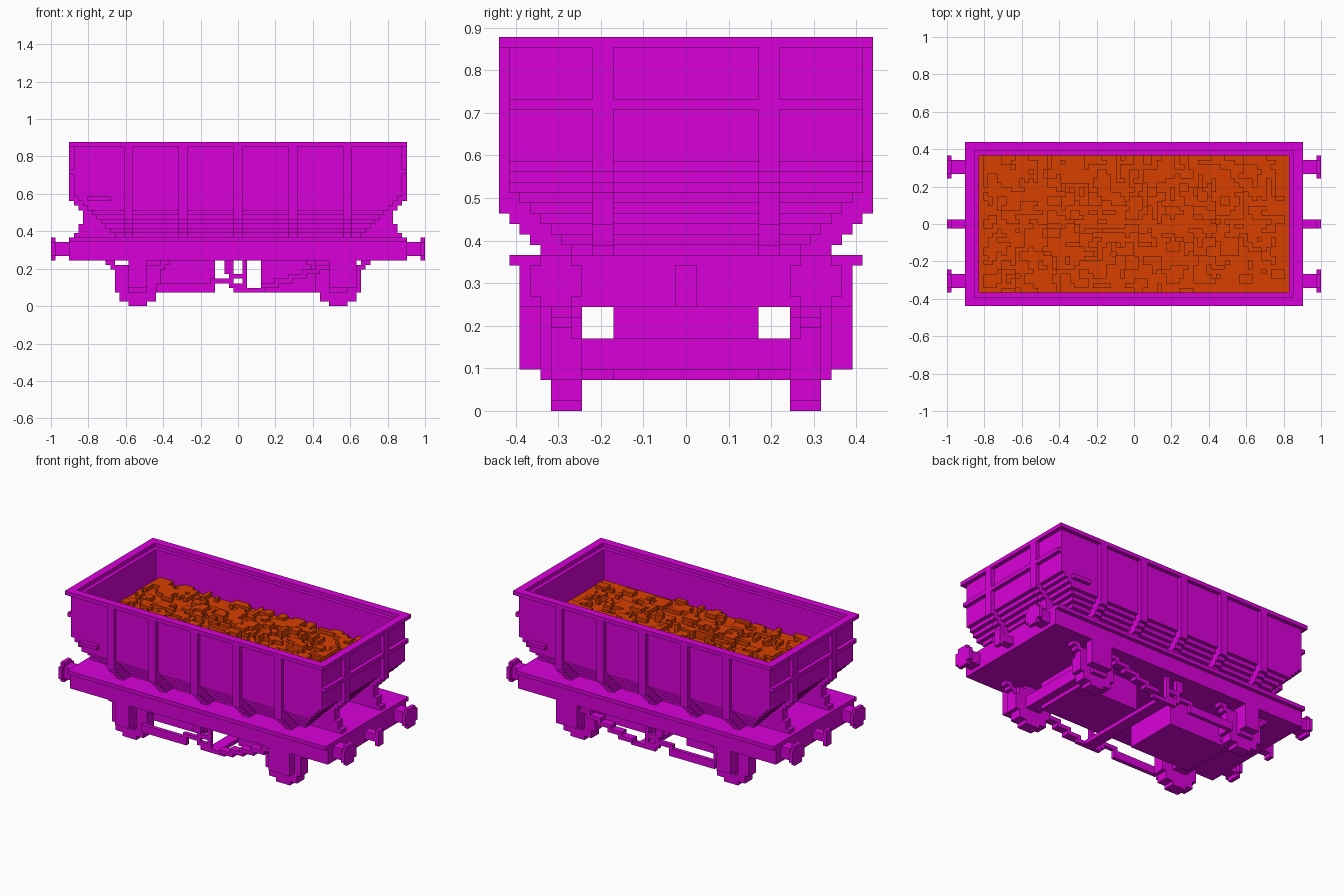
import bpy, bmesh, random
from mathutils import Matrix, Vector

random.seed(4)
V = 2 / 82  # size of one cubic cell; all sizes below are in cells

if "Cube" in bpy.data.objects:
    bpy.data.objects.remove(bpy.data.objects["Cube"], do_unlink=True)


def material(name, rgb):
    m = bpy.data.materials.new(name)
    m.use_nodes = True
    m.diffuse_color = (*rgb, 1)
    m.node_tree.nodes["Principled BSDF"].inputs["Base Color"].default_value = (*rgb, 1)
    return m


PAINT = material("magenta paint", (0.7, 0, 0.7))
ORE = material("orange ore", (0.68, 0.05, 0))
SIDES = (-1, 1)


def build(name, boxes, mat=PAINT):
    """One object from boxes given as (x0, x1, y0, y1, z0, z1)."""
    bm = bmesh.new()
    for x0, x1, y0, y1, z0, z1 in boxes:
        size = Vector((abs(x1 - x0), abs(y1 - y0), z1 - z0)) * V
        mid = Vector((x0 + x1, y0 + y1, z0 + z1)) * V / 2
        bmesh.ops.create_cube(bm, size=1, matrix=Matrix.Translation(mid) @ Matrix.Diagonal((*size, 1)))
    me = bpy.data.meshes.new(name)
    bm.to_mesh(me)
    bm.free()
    me.materials.append(mat)
    ob = bpy.data.objects.new(name, me)
    bpy.context.collection.objects.link(ob)


def slab(hx, hy, z0, z1):
    return (-hx, hx, -hy, hy, z0, z1)


def ring(hx, hy, ix, iy, z0, z1):
    out = []
    for s in SIDES:
        out += [(-hx, hx, s * iy, s * hy, z0, z1), (s * ix, s * hx, -iy, iy, z0, z1)]
    return out


def half_x(z):
    return min(36, 12 + z)


def half_y(z):
    return min(17, z - 4)


# Hopper: stepped lower part, straight walls and rim
build("hopper_lower", [slab(half_x(z), half_y(z), z, z + 1) for z in range(15, 25)])
build("hopper_walls", ring(36, 17, 34, 15, 25, 35))
build("hopper_rim", ring(37, 18, 35, 16, 35, 36))

# Side ribs follow the stepped slope down to the deck
ribs = []
for s in SIDES:
    for x in (-24, -12, 0, 12, 24):
        ribs.append((x - 1, x + 1, s * 15, s * 18, 19, 35))
        for z in range(15, 19):
            ribs.append((x - 1, x + 1, s * half_y(z), s * (z - 1), z, z + 1))
build("side_ribs", ribs)

# End ribs, their supports and the belt across each end
ends = []
for s in SIDES:
    ends.append((s * 36, s * 37, -17, 17, 29, 30))
    for t in SIDES:
        y0, y1 = t * 7, t * 9
        ends.append((s * 35, s * 37, y0, y1, 23, 35))
        for z in range(15, 23):
            reach = 36 if z in (15, 22) else 35 if z in (16, 17, 21) else 34
            ends.append((s * half_x(z), s * reach, y0, y1, z, z + 1))
build("end_ribs", ends)
build("side_plates", [(s * 28, s * 33, s * 17, s * 18, 23, 24) for s in SIDES])

# Cargo: flat bed with a low heap of random lumps
lumps = [slab(34, 15, 25, 27)]
for i in range(420):
    x, y = random.randint(-33, 31), random.randint(-15, 13)
    w, d = random.choice([(1, 1), (2, 1), (1, 2), (3, 1), (1, 3), (2, 2), (3, 2)])
    central = abs(x) < 18 and abs(y) < 9
    top = 28 + (central and random.random() < 0.3)
    lumps.append((x, min(x + w, 33), y, min(y + d, 15), 27, top))
build("ore_load", lumps, ORE)

# Deck and underframe
build("deck", [slab(37, 17, 14, 15)])
build("underframe", [slab(37, 16, 10, 14)])

# Buffers and couplings
buffers, hooks = [], []
for s in SIDES:
    hooks += [(s * 37, s * 40, -1, 1, 11, 13), (s * 40, s * 41, -1, 1, 10, 14)]
    for t in SIDES:
        buffers += [(s * 37, s * 40, t * 11, t * 14, 11, 14),
                    (s * 40, s * 41, t * 10, t * 15, 11, 14),
                    (s * 40, s * 41, t * 11, t * 14, 10, 15)]
build("buffers", buffers)
build("couplings", hooks)

# Wheels, axles, axle boxes and stepped hangers
wheels, axles, boxes, hangers = [], [], [], []
for s in SIDES:
    c = s * 22
    axles.append((c - 2, c + 2, -10, 10, 4, 7))
    for t in SIDES:
        for r, z0, z1 in ((2, 0, 1), (4, 1, 3), (5, 3, 7), (4, 7, 9), (2, 9, 10)):
            wheels.append((c - r, c + r, t * 10, t * 13, z0, z1))
        boxes += [(c - 2, c + 2, t * 13, t * 16, 4, 10),
                  (c - 2, c + 2, t * 13, t * 14, 3, 4)]
        for k in SIDES:
            for i in range(3):
                hangers.append((c + k * (3 + i), c + k * (5 + i), t * 11, t * 13, 7 + i, 8 + i))
build("wheels", wheels)
build("axles", axles)
build("axle_boxes", boxes)
build("wheel_hangers", hangers)

# Discharge chutes under the frame
build("chutes", [(s * 5, s * 22, -7, 7, 3, 10) for s in SIDES])

# Brake cross shaft with hangers and rods, and a stepped lever on each side
rods, levers = [(1, 4, -13, 13, 3, 4)], []
for t in SIDES:
    y0, y1 = t * 13, t * 14
    rods += [(-18, -5, y0, y1, 3, 5), (-6, -1, y0, y1, 5, 6), (-2, 2, y0, y1, 4, 5),
             (-1, 6, y0, y1, 3, 4), (-3, -1, y0, y1, 7, 10), (1, 2, y0, y1, 5, 10),
             (-2, 2, y0, y1, 6, 7)]
    levers += [(5 + 3 * i, 9 + 3 * i, y0, t * 15, 4 + i, 5 + i) for i in range(6)]
    levers.append((24, 26, t * 14, t * 16, 4, 10))
build("brake_linkage", rods)
build("brake_levers", levers)
